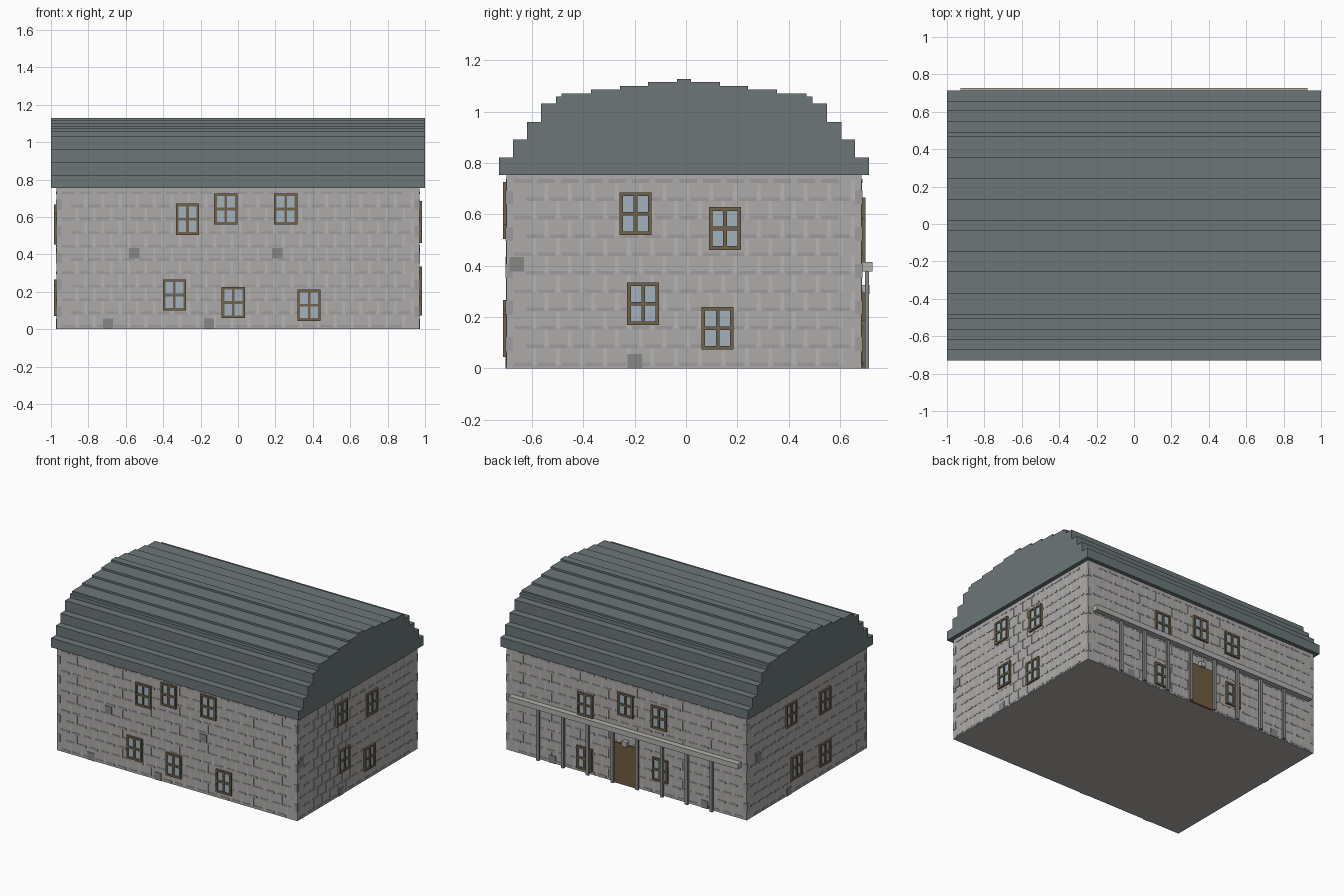
import bpy, bmesh
from mathutils import Vector

if "Cube" in bpy.data.objects:
    bpy.data.objects.remove(bpy.data.objects["Cube"])


def mat(name, r, g, b):
    m = bpy.data.materials.new(name)
    m.diffuse_color = (r, g, b, 1)
    m.use_nodes = True
    m.node_tree.nodes["Principled BSDF"].inputs["Base Color"].default_value = m.diffuse_color
    return m


STONE = mat("stone", 0.42, 0.41, 0.395)
JOINT = mat("light_joint", 0.47, 0.46, 0.445)
COURSE = mat("dark_course", 0.34, 0.33, 0.325)
PATCH = mat("dark_stone", 0.24, 0.24, 0.235)
SLATE = mat("slate", 0.15, 0.18, 0.19)
WOOD = mat("frame_wood", 0.17, 0.125, 0.07)
DOOR = mat("door_wood", 0.16, 0.11, 0.05)
GLASS = mat("glass", 0.36, 0.45, 0.52)
BEAM = mat("beam_stone", 0.45, 0.44, 0.42)
POST = mat("post_stone", 0.26, 0.26, 0.26)

WX, Y0, Y1, H = 0.97, -0.70, 0.685, 0.755   # wall extents
CY = (Y0 + Y1) / 2


def finish(name, bm, material):
    bmesh.ops.recalc_face_normals(bm, faces=bm.faces)
    me = bpy.data.meshes.new(name)
    bm.to_mesh(me)
    bm.free()
    me.materials.append(material)
    ob = bpy.data.objects.new(name, me)
    bpy.context.collection.objects.link(ob)
    return ob


def boxes(name, material, bounds):
    """One object from (x0, x1, y0, y1, z0, z1) boxes."""
    bm = bmesh.new()
    for x0, x1, y0, y1, z0, z1 in bounds:
        vs = bmesh.ops.create_cube(bm, size=1)["verts"]
        bmesh.ops.scale(bm, vec=(x1 - x0, y1 - y0, z1 - z0), verts=vs)
        bmesh.ops.translate(bm, vec=((x0 + x1) / 2, (y0 + y1) / 2, (z0 + z1) / 2), verts=vs)
    return finish(name, bm, material)


def on_wall(side, u0, u1, z0, z1, out):
    """Box bounds for a slab lying on one wall; u runs along x or y."""
    inn = 0.004
    return {"front": (u0, u1, Y0 - out, Y0 + inn, z0, z1),
            "back": (u0, u1, Y1 - inn, Y1 + out, z0, z1),
            "right": (WX - inn, WX + out, u0, u1, z0, z1),
            "left": (-WX - out, -WX + inn, u0, u1, z0, z1)}[side]


# Main walls
boxes("walls", STONE, [(-WX, WX, Y0, Y1, 0, H)])

# Stepped barrel roof: half width and top height of every step
steps = [(0.721, 0.822), (0.666, 0.892), (0.613, 0.96), (0.558, 1.033), (0.50, 1.06),
         (0.477, 1.072), (0.363, 1.086), (0.25, 1.10), (0.14, 1.115), (0.027, 1.128)]
half, z = [], 0.754
for w, top in steps:
    half += [(w, z), (w, top)]
    z = top
profile = half + [(-w, z) for w, z in reversed(half)]
bm = bmesh.new()
face = bm.faces.new([bm.verts.new((-1, CY + y, z)) for y, z in profile])
ext = bmesh.ops.extrude_face_region(bm, geom=[face])["geom"]
bmesh.ops.translate(bm, vec=Vector((2, 0, 0)), verts=[v for v in ext if isinstance(v, bmesh.types.BMVert)])
finish("roof", bm, SLATE)

# Stone coursing, vertical joints and corner stones on each wall
PITCH, ROW = 0.092, 0.0715
for side in ("front", "back", "right", "left"):
    a, b = (-WX, WX) if side in ("front", "back") else (Y0, Y1)
    dashes, joints, corners = [], [], []
    for i in range(11):
        zc = 0.015 + i * ROW
        u = a + 0.03 + (i % 2) * PITCH / 2
        while u + 0.07 < b - 0.025:
            dashes.append(on_wall(side, u, u + 0.068, zc - 0.007, zc + 0.007, 0.002))
            if i < 10:
                joints.append(on_wall(side, u + 0.072, u + 0.086, zc, zc + ROW, 0.001))
            u += PITCH
        if i % 2 and i < 10:
            for c in (a, b - 0.026):
                corners.append(on_wall(side, c, c + 0.026, zc - 0.02, zc + 0.035, 0.003))
    boxes(side + "_stone_courses", COURSE, dashes)
    boxes(side + "_stone_joints", JOINT, joints)
    boxes(side + "_corner_stones", COURSE, corners)

# Odd dark stones
patches = {"front": [(-0.555, 0.405), (0.21, 0.405), (-0.695, 0.028), (-0.155, 0.028)],
           "right": [(-0.66, 0.405), (-0.2, 0.028)],
           "back": [(-0.63, 0.028), (0.6, 0.028)],
           "left": [(0.2, 0.028), (0.55, 0.405)]}
for side, spots in patches.items():
    boxes(side + "_dark_stones", PATCH,
          [on_wall(side, u - 0.028, u + 0.028, z - 0.028, z + 0.028, 0.004) for u, z in spots])

# Four-pane windows, given by centre on each wall
windows = {"front": [(-0.27, 0.588), (-0.065, 0.643), (0.255, 0.643),
                     (-0.34, 0.183), (-0.025, 0.143), (0.38, 0.128)],
           "right": [(-0.197, 0.602), (0.152, 0.545), (-0.167, 0.252), (0.123, 0.156)],
           "back": [(0.33, 0.498), (0.005, 0.582), (-0.265, 0.56), (0.335, 0.105), (-0.275, 0.182)],
           "left": [(0.18, 0.585), (-0.21, 0.537), (0.12, 0.183), (-0.21, 0.153)]}
HW, HH, BAR = 0.062, 0.083, 0.014
for side, spots in windows.items():
    frames, panes = [], []
    for u, z in spots:
        for c in (-HW, -BAR / 2, HW - BAR):
            frames.append(on_wall(side, u + c, u + c + BAR, z - HH, z + HH, 0.014))
        for c in (-HH, -BAR / 2, HH - BAR):
            frames.append(on_wall(side, u - HW, u + HW, z + c, z + c + BAR, 0.0138))
        panes.append(on_wall(side, u - HW + 0.005, u + HW - 0.005, z - HH + 0.005, z + HH - 0.005, 0.006))
    boxes(side + "_window_frames", WOOD, frames)
    boxes(side + "_window_glass", GLASS, panes)

# Back door with a small lamp above it
boxes("door", DOOR, [on_wall("back", -0.095, 0.095, 0, 0.295, 0.012)])
boxes("door_lamp", BEAM, [on_wall("back", -0.02, 0.02, 0.29, 0.325, 0.03)])

# Back colonnade: long beam carried by eight slim posts
boxes("porch_beam", BEAM, [(-0.927, 0.927, Y1 - 0.004, 0.727, 0.377, 0.415)])
boxes("porch_posts", POST, [(x - 0.011, x + 0.011, 0.698, 0.714, 0, 0.38)
                            for x in (-0.7, -0.5, -0.3, -0.1, 0.1, 0.3, 0.5, 0.7)])
